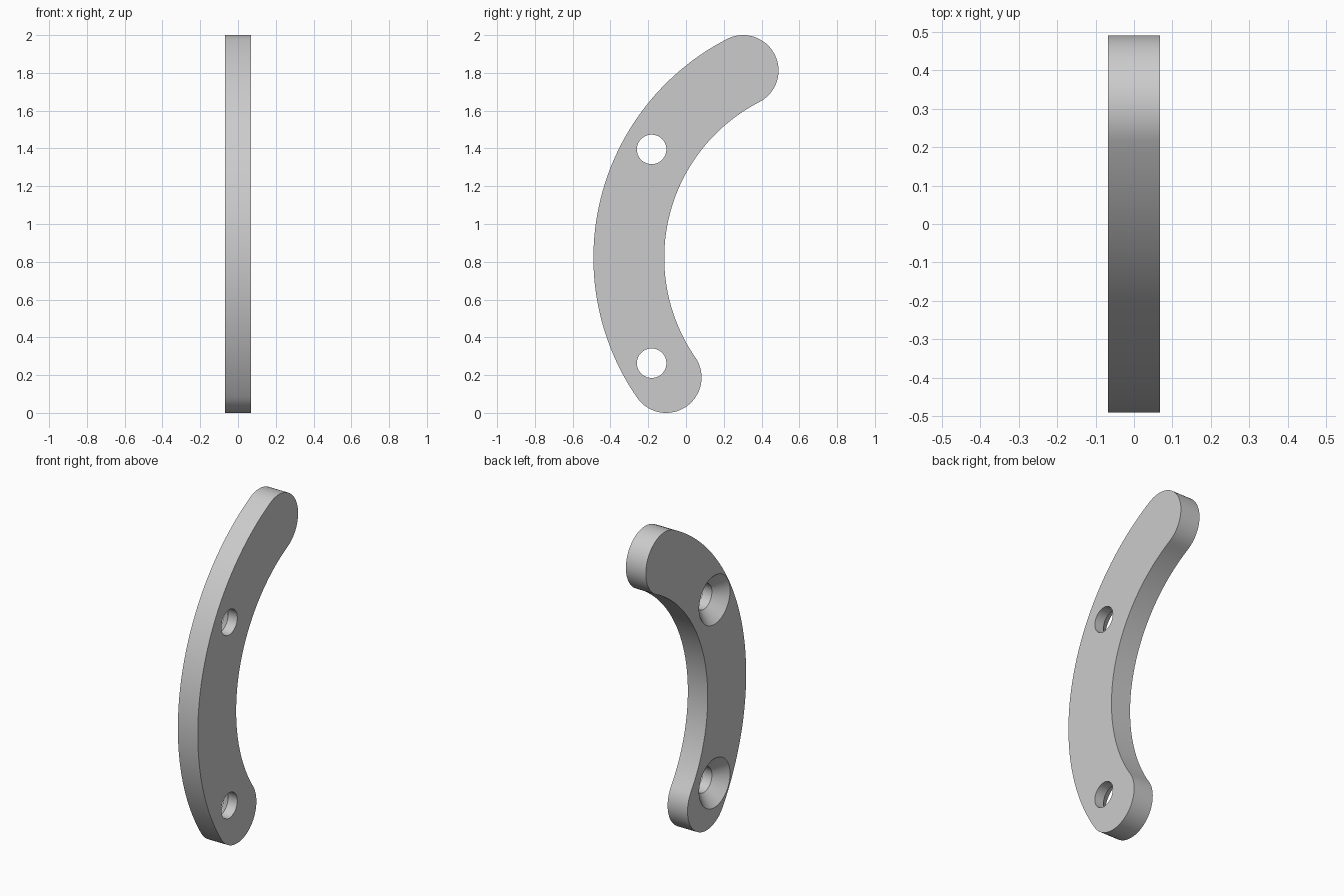
import bpy, bmesh
from math import pi, cos, sin, atan2
from mathutils import Vector

if "Cube" in bpy.data.objects:
    bpy.data.objects.remove(bpy.data.objects["Cube"], do_unlink=True)

HALF = 0.068                      # half thickness along x
CAP = 0.1875                      # half width of the curved bar
CENTRE = Vector((0.812, 0.821))   # centre of the bend in (y, z)
TOP = Vector((0.3025, 1.8125))    # centre of the upper rounded end
BOTTOM = Vector((-0.105, 0.1875)) # centre of the lower rounded end
HOLES = [(-0.182, 1.395), (-0.182, 0.263)]
HOLE_R, SINK_R = 0.078, 0.151


def arc(centre, radius, start, end, steps):
    angles = [start + (end - start) * i / steps for i in range(steps + 1)]
    return [centre + radius * Vector((cos(a), sin(a))) for a in angles]


def finish(bm, name):
    bmesh.ops.recalc_face_normals(bm, faces=bm.faces)
    mesh = bpy.data.meshes.new(name)
    bm.to_mesh(mesh)
    bm.free()
    obj = bpy.data.objects.new(name, mesh)
    bpy.context.collection.objects.link(obj)
    return obj


# Curved bar: outer arc, lower end, inner arc, upper end
a_top = atan2(*(TOP - CENTRE).yx)
a_bot = atan2(*(BOTTOM - CENTRE).yx) + 2 * pi
radius = ((TOP - CENTRE).length + (BOTTOM - CENTRE).length) / 2
outline = (arc(CENTRE, radius + CAP, a_top, a_bot, 64)
           + arc(BOTTOM, CAP, a_bot, a_bot + pi, 32)[1:]
           + arc(CENTRE, radius - CAP, a_bot, a_top, 64)[1:]
           + arc(TOP, CAP, a_top - pi, a_top, 32)[1:-1])
bm = bmesh.new()
face = bm.faces.new([bm.verts.new((-HALF, p.x, p.y)) for p in outline])
side = bmesh.ops.extrude_face_region(bm, geom=[face])["geom"]
bmesh.ops.translate(bm, vec=(2 * HALF, 0, 0),
                    verts=[v for v in side if isinstance(v, bmesh.types.BMVert)])
bar = finish(bm, "curved_bar")

# Countersunk screw holes, wide on the -x face
profile = [(-HALF - 0.02, SINK_R + 0.02), (-HALF + SINK_R - HOLE_R, HOLE_R),
           (HALF + 0.02, HOLE_R)]
bm = bmesh.new()
for hole in HOLES:
    rings = [[bm.verts.new((x, p.x, p.y)) for p in arc(Vector(hole), r, 0, 2 * pi, 64)[:-1]]
             for x, r in profile]
    for a, b in zip(rings, rings[1:]):
        for i in range(len(a)):
            bm.faces.new((a[i - 1], a[i], b[i], b[i - 1]))
    bm.faces.new(rings[0])
    bm.faces.new(rings[-1])
cutter = finish(bm, "screw_hole_cutter")
cutter.hide_render = True

cut = bar.modifiers.new("screw_holes", 'BOOLEAN')
cut.operation, cut.solver, cut.object = 'DIFFERENCE', 'EXACT', cutter
bpy.ops.object.select_all(action='DESELECT')
bpy.context.view_layer.objects.active = bar
bar.select_set(True)
bpy.ops.object.modifier_apply(modifier=cut.name)
bpy.data.objects.remove(cutter, do_unlink=True)

# Plain grey finish, smooth curves with crisp rims
grey = bpy.data.materials.new("plain_grey")
grey.use_nodes = True
colour = (0.6, 0.6, 0.6, 1)
grey.diffuse_color = colour
grey.node_tree.nodes["Principled BSDF"].inputs["Base Color"].default_value = colour
bar.data.materials.clear()
bar.data.materials.append(grey)
bpy.ops.object.shade_smooth_by_angle(angle=pi / 6)
